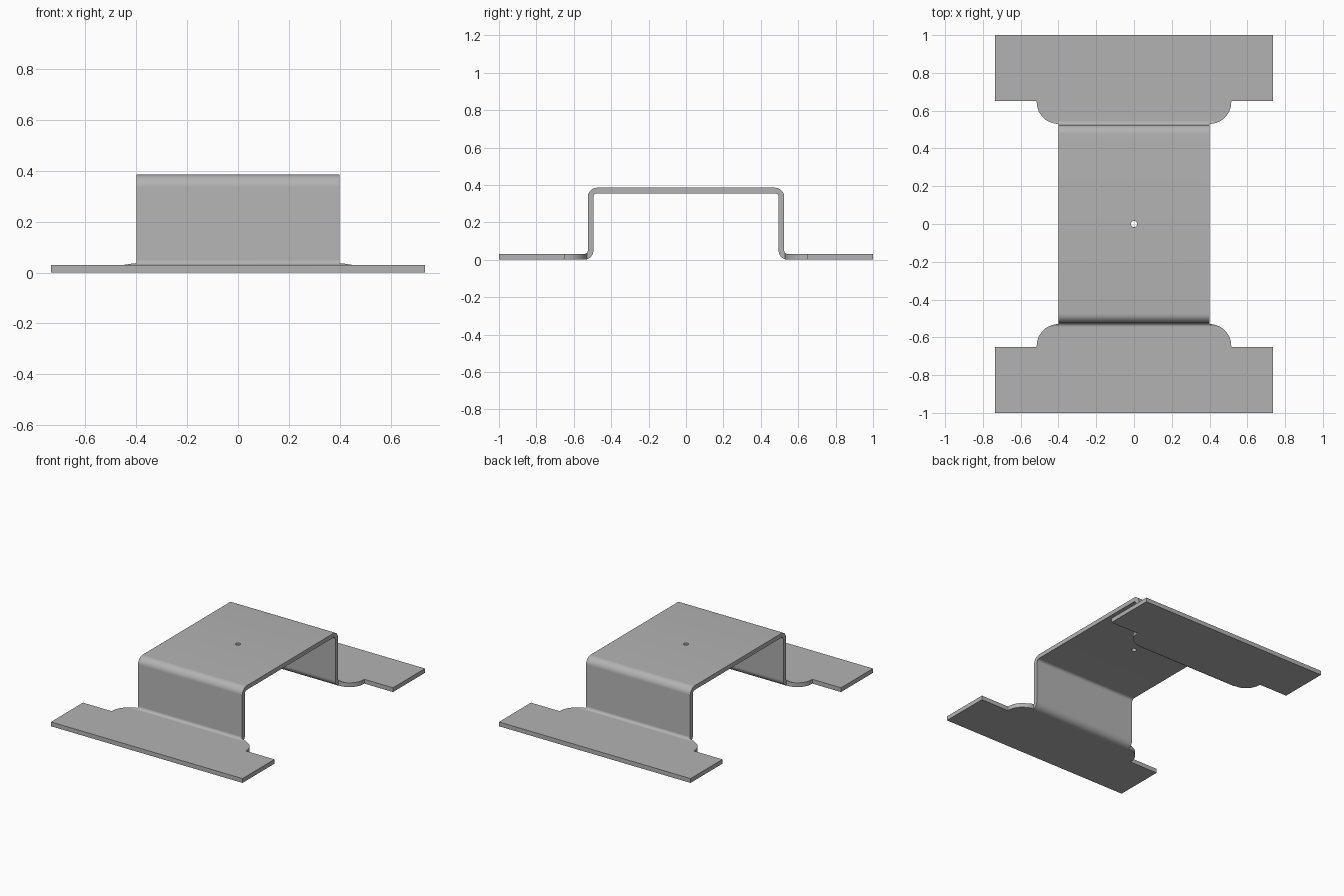
import bpy, bmesh
from math import sin, cos, pi, radians
from mathutils import Vector

cube = bpy.data.objects.get("Cube")
if cube:
    bpy.data.objects.remove(cube, do_unlink=True)

T = 0.03            # sheet thickness
R = 0.02            # inner bend radius
HEIGHT = 0.385
WALL = 0.525        # outer face of the uprights
HALF_BODY, HALF_FOOT = 0.4, 0.735
LOBE = 0.115        # corner radius of the foot lobes
STEP = 0.65         # where each foot widens


def arc(cx, cy, r, start, end, steps=10):
    angles = [radians(start + (end - start) * i / steps) for i in range(steps + 1)]
    return [(cx + r * cos(a), cy + r * sin(a)) for a in angles]


def prism(name, outline, to_3d, offset):
    """Extrude a closed 2D outline into a solid."""
    bm = bmesh.new()
    face = bm.faces.new([bm.verts.new(to_3d(a, b)) for a, b in outline])
    ext = bmesh.ops.extrude_face_region(bm, geom=[face])
    moved = [v for v in ext["geom"] if isinstance(v, bmesh.types.BMVert)]
    bmesh.ops.translate(bm, verts=moved, vec=Vector(offset))
    bmesh.ops.recalc_face_normals(bm, faces=bm.faces)
    mesh = bpy.data.meshes.new(name)
    bm.to_mesh(mesh)
    bm.free()
    obj = bpy.data.objects.new(name, mesh)
    bpy.context.collection.objects.link(obj)
    return obj


def cut(obj, cutter, operation):
    mod = obj.modifiers.new("cut", "BOOLEAN")
    mod.object, mod.operation, mod.solver = cutter, operation, "EXACT"
    bpy.context.view_layer.objects.active = obj
    bpy.ops.object.modifier_apply(modifier=mod.name)
    bpy.data.objects.remove(cutter, do_unlink=True)


# Bent sheet section: upper skin from centre to foot, then lower skin back
top_y, top_z = WALL - T - R, HEIGHT - T - R
foot_y, foot_z = WALL + R, T + R
upper = arc(top_y, top_z, R + T, 90, 0) + arc(foot_y, foot_z, R, 180, 270) + [(1, T)]
lower = [(1, 0)] + arc(foot_y, foot_z, R + T, 270, 180) + arc(top_y, top_z, R, 0, 90)
mirror = lambda pts: [(-a, b) for a, b in reversed(pts)]
section = upper + lower + mirror(lower) + mirror(upper)
bracket = prism("bracket", section, lambda a, b: (-HALF_FOOT, a, b), (2 * HALF_FOOT, 0, 0))

# Flat plan: narrow body, rounded lobes, wide feet
quarter = [(HALF_BODY, 0.53)] + arc(HALF_BODY, 0.53 + LOBE, LOBE, -90, 0, 14)[1:]
quarter += [(HALF_BODY + LOBE, STEP), (HALF_FOOT + 0.01, STEP), (HALF_FOOT + 0.01, 1.05)]
half = quarter + mirror(quarter)
plan = half + [(-a, -b) for a, b in half]
plan_cutter = prism("plan_cutter", plan, lambda a, b: (a, b, -0.1), (0, 0, HEIGHT + 0.2))
cut(bracket, plan_cutter, "INTERSECT")

# Trim the ends of the feet flush
for v in bracket.data.vertices:
    v.co.x = max(-HALF_FOOT, min(HALF_FOOT, v.co.x))

# Centre hole
hole = prism("hole_cutter", arc(0, 0, 0.017, 0, 360, 24)[:-1],
             lambda a, b: (a, b, HEIGHT - 0.1), (0, 0, 0.2))
cut(bracket, hole, "DIFFERENCE")

# Grey sheet metal
metal = bpy.data.materials.new("grey metal")
metal.use_nodes = True
colour = (0.45, 0.45, 0.45, 1)
metal.diffuse_color = colour
metal.node_tree.nodes["Principled BSDF"].inputs["Base Color"].default_value = colour
bracket.data.materials.clear()
bracket.data.materials.append(metal)

bpy.ops.object.select_all(action="DESELECT")
bracket.select_set(True)
bpy.context.view_layer.objects.active = bracket
bpy.ops.object.shade_smooth_by_angle(angle=radians(30))
